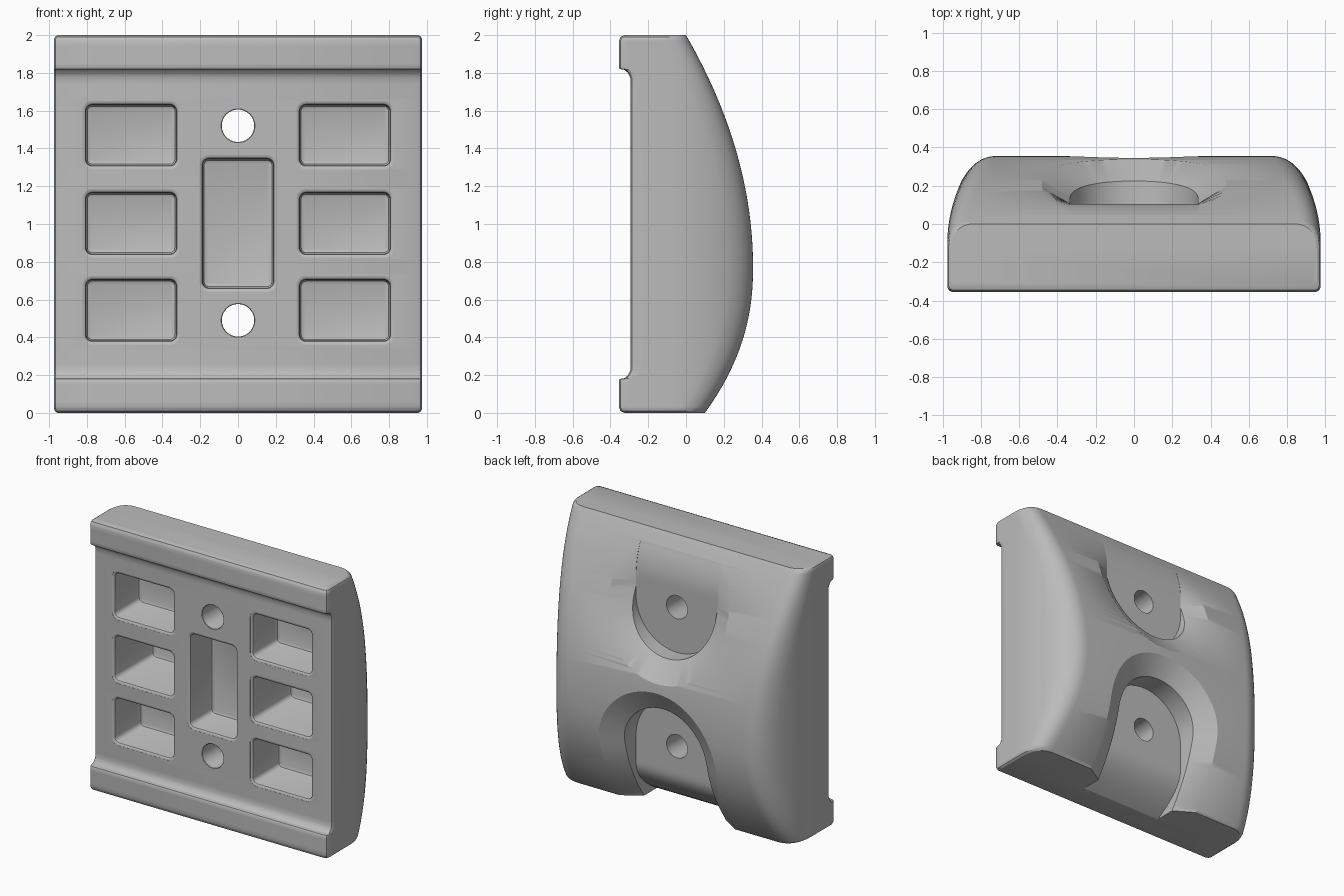
import bpy, bmesh, math

if "Cube" in bpy.data.objects:
    bpy.data.objects.remove(bpy.data.objects["Cube"])

grey = bpy.data.materials.new("grey")
grey.diffuse_color = (0.5, 0.5, 0.5, 1)
grey.use_nodes = True
grey.node_tree.nodes["Principled BSDF"].inputs["Base Color"].default_value = grey.diffuse_color


def finish(name, bm):
    bmesh.ops.remove_doubles(bm, verts=bm.verts, dist=1e-5)
    bmesh.ops.recalc_face_normals(bm, faces=bm.faces)
    mesh = bpy.data.meshes.new(name)
    bm.to_mesh(mesh)
    bm.free()
    mesh.materials.append(grey)
    obj = bpy.data.objects.new(name, mesh)
    bpy.context.collection.objects.link(obj)
    return obj


def loft(name, rings):
    """Skin closed rings of equal length and cap both ends."""
    bm = bmesh.new()
    rows = [[bm.verts.new(p) for p in ring] for ring in rings]
    n = len(rows[0])
    for a, b in zip(rows, rows[1:]):
        for i in range(n):
            j = (i + 1) % n
            bm.faces.new((a[i], a[j], b[j], b[i]))
    bm.faces.new(rows[0])
    bm.faces.new(rows[-1])
    return finish(name, bm)


def interp(table, z):
    if z <= table[0][0]:
        return table[0][1]
    for (z0, v0), (z1, v1) in zip(table, table[1:]):
        if z <= z1:
            return v0 + (v1 - v0) * (z - z0) / (z1 - z0)
    return table[-1][1]


# Body outline: curved back, lipped front, half width
def back(z):
    if z > 0.77:
        return 0.355 - 0.355 * ((z - 0.77) / 1.23) ** 2
    return 0.355 - 0.255 * ((0.77 - z) / 0.77) ** 2.2


LIP = [(0, -.325), (.009, -.346), (.03, -.355), (.172, -.355), (.18, -.35),
       (.184, -.325), (.2, -.307), (.225, -.295)]
FRONT = LIP + [(2 - z, y) for z, y in reversed(LIP)]
WIDTH = [(0, .955), (.009, .969), (.025, .975)]
WIDTH += [(2 - z, w) for z, w in reversed(WIDTH)]


def body_ring(z):
    b, f, w = back(z), interp(FRONT, z), interp(WIDTH, z)

    def side(y):
        return w - 0.7 * max(0, y + 0.1) ** 2

    half = [(w - .025, f), (w - .008, f + .008)]
    y0, y1 = f + .025, b - .13
    half += [(side(y), y) for y in (y0 + (y1 - y0) * i / 10 for i in range(11))]
    corner = (side(b), b)
    start, end = half[-1], (corner[0] - .11, b)
    for i in range(1, 11):                     # rounded back edge
        t = i / 10
        half.append(tuple((1 - t) ** 2 * start[k] + 2 * t * (1 - t) * corner[k]
                          + t * t * end[k] for k in (0, 1)))
    return [(x, y, z) for x, y in half] + [(-x, y, z) for x, y in reversed(half)]


levels = {round(z, 4) for z, _ in FRONT + WIDTH} | {round(.26 + i * .037, 4) for i in range(41)}
levels |= {.06, .09, .12, .15, 1.85, 1.88, 1.91, 1.94}
body = loft("wall_block", [body_ring(z) for z in sorted(levels)])


# Front pockets and screw holes: rounded rectangles with a soft rim
def pocket(name, cx, cz, hw, hh, radius, floor, rim):
    rings = []
    for y, inset in ((-.42, 0), (-.294, 0), (-.295 + rim * .1, rim * .4),
                     (-.295 + rim * .4, rim * .8), (-.295 + rim, rim),
                     (floor - rim, rim), (floor - rim * .3, rim * 1.3), (floor, rim * 2)):
        r, ring = max(radius - inset, .01), []
        for k, (sx, sz) in enumerate(((1, 1), (-1, 1), (-1, -1), (1, -1))):
            for i in range(9):
                a = math.pi / 2 * (k + (i + .5) / 9)
                ring.append((cx + sx * (hw - inset - r) + r * math.cos(a), y,
                             cz + sz * (hh - inset - r) + r * math.sin(a)))
        rings.append(ring)
    return loft(name, rings)


cutters = [pocket("centre_pocket", 0, 1.003, .208, .363, .055, -.04, .022)]
for s in (-1, 1):
    for cz, hh, floor in ((1.47, .182, -.01), (1.003, .183, .15), (.543, .183, .01)):
        cutters.append(pocket("side_pocket", s * .566, cz, .26, hh, .055, floor, .022))
for cz in (1.52, .49):
    cutters.append(pocket("screw_hole", 0, cz, .092, .092, .092, .3, .006))


# Open-ended back recesses with a sloping rim and a flat floor
def upper_floor(z):
    if z > 1.91:
        return back(z) + .005
    return .105 - .055 * (max(0, z - 1.67) / .24) ** 2


def lower_floor(z):
    return .105 - .245 * (max(0, .28 - z) / .28) ** 2


def recess(name, cz, direction, z_end, floor):
    bm = bmesh.new()
    steps, arc = 18, 40
    stations = [("line", 1, z_end + (cz - z_end) * i / steps) for i in range(steps)]
    stations += [("arc", math.pi * i / arc, 0) for i in range(arc + 1)]
    stations += [("line", -1, z_end + (cz - z_end) * i / steps) for i in reversed(range(steps))]
    rows = []
    for kind, a, z in stations:
        def at(d):
            if kind == "line":
                return a * d, z
            return d * math.cos(a), cz - direction * d * math.sin(a)

        def surface(d):
            return back(max(0, at(d)[1])) if direction < 0 else back(at(d)[1])

        low = floor(at(.335)[1])
        step = max(surface(.335) - .09, low + .002)
        rim = max(surface(.5) + .012, step + .002)
        profile = ((0, .6), (0, floor(at(0)[1])), (.335, low), (.335, step), (.5, rim), (.5, .6))
        rows.append([bm.verts.new((at(d)[0], y, at(d)[1])) for d, y in profile])
    n = len(rows[0])
    for p, q in zip(rows, rows[1:]):
        for i in range(1, n):
            j = (i + 1) % n
            bm.faces.new((p[i], p[j], q[j], q[i]))
    bm.faces.new(rows[0])
    bm.faces.new(rows[-1])
    return finish(name, bm)


cutters.append(recess("upper_recess", 1.52, 1, 1.93, upper_floor))
cutters.append(recess("lower_recess", .49, -1, -.04, lower_floor))

# Cut everything out of the block
bpy.context.view_layer.objects.active = body
body.select_set(True)
for c in cutters:
    c.hide_render = True
    mod = body.modifiers.new(c.name, 'BOOLEAN')
    mod.operation, mod.solver, mod.object = 'DIFFERENCE', 'EXACT', c
    bpy.ops.object.modifier_apply(modifier=mod.name)
for c in cutters:
    bpy.data.objects.remove(c)
bpy.ops.object.shade_smooth_by_angle(angle=math.radians(30))
